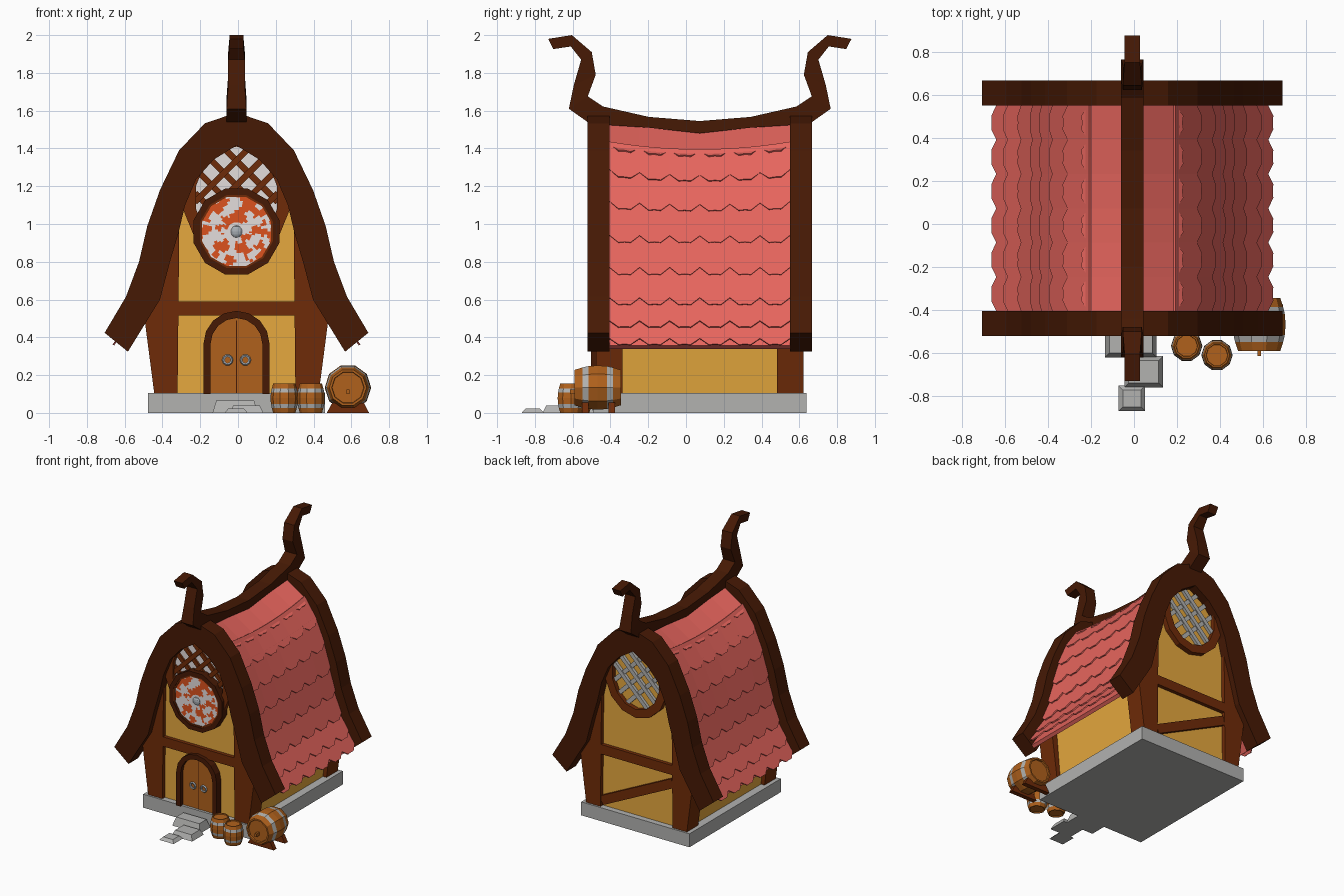
import bpy, bmesh, math, random
from mathutils import Vector, Matrix

if "Cube" in bpy.data.objects:
    bpy.data.objects.remove(bpy.data.objects["Cube"])

random.seed(4)
CX, CY = -0.008, 0.073          # centre of the house


def mat(name, r, g, b):
    m = bpy.data.materials.new(name)
    lin = [((c / 255 + 0.055) / 1.055) ** 2.4 for c in (r, g, b)]
    m.diffuse_color = (*lin, 1)
    m.use_nodes = True
    m.node_tree.nodes["Principled BSDF"].inputs["Base Color"].default_value = m.diffuse_color
    return m


PLASTER = mat("yellow plaster", 230, 168, 62)
ROOF = mat("red shingle", 235, 103, 95)
DARK = mat("dark timber", 70, 25, 3)
TIMBER = mat("brown timber", 111, 43, 8)
WOOD = mat("barrel wood", 176, 97, 28)
STONE = mat("grey stone", 178, 178, 176)
METAL = mat("grey metal", 168, 174, 180)
PALE = mat("pale glass", 228, 221, 220)
ORANGE = mat("orange glass", 220, 82, 30)


def make(name, verts, faces, *mats):
    me = bpy.data.meshes.new(name)
    me.from_pydata([tuple(v) for v in verts], [], faces)
    for m in mats:
        me.materials.append(m)
    bm = bmesh.new()
    bm.from_mesh(me)
    bmesh.ops.recalc_face_normals(bm, faces=bm.faces)
    bm.to_mesh(me)
    bm.free()
    ob = bpy.data.objects.new(name, me)
    bpy.context.collection.objects.link(ob)
    return ob


def prism(name, pts, a, b, m):
    """Extrude an (x, z) outline along y."""
    n = len(pts)
    v = [(p, a, q) for p, q in pts] + [(p, b, q) for p, q in pts]
    f = [tuple(range(n))[::-1], tuple(range(n, 2 * n))]
    f += [(i, (i + 1) % n, (i + 1) % n + n, i + n) for i in range(n)]
    return make(name, v, f, m)


def band(name, outer, inner, a, b, m, closed=False):
    """Strip between two matching outlines in xz, extruded along y."""
    n = len(outer)
    v = [(p[0], y, p[1]) for y in (a, b) for line in (outer, inner) for p in line]
    f = []
    for i in range(n if closed else n - 1):
        j = (i + 1) % n
        f += [(i, j, n + j, n + i), (2*n + i, 3*n + i, 3*n + j, 2*n + j),
              (i, 2*n + i, 2*n + j, j), (n + i, n + j, 3*n + j, 3*n + i)]
    if not closed:
        f += [(0, n, 3*n, 2*n), (n - 1, 3*n - 1, 4*n - 1, 2*n - 1)]
    return make(name, v, f, m)


def box(name, x0, x1, y0, y1, z0, z1, m):
    return prism(name, [(x0, z0), (x1, z0), (x1, z1), (x0, z1)], y0, y1, m)


def bar(name, p, q, w, a, b, m):
    p, q = Vector(p), Vector(q)
    d = (q - p).normalized() * w / 2
    s = Vector((-d.y, d.x))
    return prism(name, [p + s, p - s, q - s, q + s], a, b, m)


def oval(cx, cz, rx, rz, n):
    return [(cx + rx * math.cos((i + .5) * math.tau / n), cz + rz * math.sin((i + .5) * math.tau / n))
            for i in range(n)]


def both(half):
    """Mirror a half outline (eave to ridge) into a full arch."""
    return [(CX - x, z) for x, z in half] + [(CX + x, z) for x, z in half[-2::-1]]


# Stone base
box("stone_base", CX - .468, CX + .468, CY - .565, CY + .565, 0, .105, STONE)

# Plaster body with gable walls
prism("plaster_walls", both([(.405, .1), (.44, .5), (.37, .8), (.285, 1.1), (.225, 1.24), (.13, 1.34), (0, 1.42)]),
      CY - .52, CY + .52, PLASTER)

# Flared corner posts
for s in (-1, 1):
    for t in (-1, 1):
        prism("corner_post", [(CX + s * x, z) for x, z in
              [(.312, .1), (.435, .1), (.487, .5), (.40, .8), (.32, 1.08), (.302, 1.08)]],
              CY + t * .41, CY + t * .55, TIMBER)

# Curved gable boards
OUT = [(.698, .424), (.585, .615), (.516, .80), (.472, .99), (.405, 1.18), (.304, 1.39), (.167, 1.533), (0, 1.59)]
INN = [(.575, .324), (.405, .60), (.352, .80), (.309, .945), (.272, 1.10), (.214, 1.236), (.122, 1.34), (0, 1.416)]
for t in (-1, 1):
    band("gable_board", both(OUT), both(INN), CY + t * .477, CY + t * .594, DARK)


def between(f0, f1):
    """Roof line between the board edges, weight f0 at eave to f1 at ridge."""
    return [tuple(Vector(o).lerp(Vector(n), f0 + (f1 - f0) * i / 7)) for i, (o, n) in enumerate(zip(OUT, INN))]


# Roof deck and shingles
band("roof_deck", both(between(.68, .78)), both(between(.85, .96)), CY - .48, CY + .48, ROOF)
LINE = between(.5, .25)


def roof_x(z):
    for (x0, z0), (x1, z1) in zip(LINE, LINE[1:]):
        if z <= z1:
            break
    return x0 + (x1 - x0) * (z - z0) / (z1 - z0)


ROWS = [1.54, 1.39, 1.25, 1.08, .90, .73, .57, .45, .357]
COLS, HALF = 6, .478
for side in (-1, 1):
    v, f = [], []
    for zt, zb in zip(ROWS, ROWS[1:]):
        top = Vector((roof_x(zt), zt))
        d = Vector((roof_x(zb), zb)) - top
        nrm = Vector((-d.y, d.x)).normalized()
        w = 2 * HALF / COLS
        notch, over = 1 - .04 / d.length, -.055 / d.length
        if zt == ROWS[0]:
            over = 0
        for c in range(COLS):
            y0 = CY - HALF + c * w
            shape = [(0, over), (.5, over), (1, over), (1, notch), (.7, 1), (.5, .98), (.3, 1), (0, notch)]
            k, n = len(v), len(shape)
            for lift in (.001, -.009):
                for u, s in shape:
                    p = top + d * s + nrm * (lift + .01 * s)
                    y = y0 + u * w
                    sag = .045 * (1 - ((y - CY) / HALF) ** 2) * min(1, max(0, (p.y - .9) / .6))
                    v.append((CX + side * max(p.x, 0), y, p.y - sag))
            f += [tuple(range(k, k + n)), tuple(range(k + 2*n - 1, k + n - 1, -1))]
            f += [(k + i, k + n + i, k + n + (i + 1) % n, k + (i + 1) % n) for i in range(n)]
    make("roof_shingles", v, f, ROOF)

# Sagging ridge beam with curled horns at both ends
UP = [(0, 1.545), (.27, 1.567), (.512, 1.622), (.593, 1.676), (.551, 1.79), (.572, 1.91), (.677, 2.0), (.803, 1.98)]
LOW = [(0, 1.48), (.27, 1.51), (.58, 1.53), (.693, 1.61), (.667, 1.735), (.628, 1.87), (.683, 1.94), (.775, 1.926)]
pairs = [(CY - a[0], a[1], CY - b[0], b[1]) for a, b in zip(UP[::-1], LOW[::-1])]
pairs += [(CY + a[0], a[1], CY + b[0], b[1]) for a, b in zip(UP[1:], LOW[1:])]
v, f = [], []
for yu, zu, yl, zl in pairs:
    w = .052 if zu < 1.7 else .044 if zu < 1.95 else .036
    v += [(CX - w, yu, zu), (CX + w, yu, zu), (CX + w, yl, zl), (CX - w, yl, zl)]
for i in range(len(pairs) - 1):
    f += [(4*i + j, 4*i + (j + 1) % 4, 4*i + 4 + (j + 1) % 4, 4*i + 4 + j) for j in range(4)]
f += [(0, 3, 2, 1), tuple(4 * (len(pairs) - 1) + j for j in range(4))]
make("ridge_beam", v, f, DARK)

# Cross beams, and the brace on the back wall
for t in (-1, 1):
    box("cross_beam", CX - .312, CX + .312, CY + t * .51, CY + t * .548, .515, .59, TIMBER)
bar("back_brace", (CX + .31, .15), (CX - .31, .45), .07, CY + .51, CY + .545, TIMBER)

# Oval lattice windows, front and back
for t, WZ, RX, RZ, rows, bars, pane in ((-1, 1.14, .22, .27, (-1.5, -.5, .5, 1.5), TIMBER, PALE),
                                        (1, 1.19, .205, .24, (-1, 0, 1), STONE, PLASTER)):
    band("oval_window_frame", oval(CX, WZ, RX + .065, RZ + .065, 14), oval(CX, WZ, RX, RZ, 14),
         CY + t * .5, CY + t * .56, TIMBER, True)
    prism("oval_window_pane", oval(CX, WZ, RX + .01, RZ + .01, 14), CY + t * .518, CY + t * .526, pane)
    for s in (-1, 1):
        for k in rows:
            # line x = s*u + h, z = u, clipped to the oval
            h = k * .13
            A, B, C = 1 / RX**2 + 1 / RZ**2, 2 * s * h / RX**2, h * h / RX**2 - 1
            q = B * B - 4 * A * C
            if q > 0:
                u0, u1 = ((-B + e * math.sqrt(q)) / (2 * A) for e in (-1, 1))
                bar("window_lattice", (CX + s * u0 + h, WZ + u0), (CX + s * u1 + h, WZ + u1), .032,
                    CY + t * .524, CY + t * (.545 + .004 * s), bars)

# Round stained glass window with a metal boss
GZ = .96
band("round_window_frame", oval(CX, GZ, .235, .235, 12), oval(CX, GZ, .2, .2, 12), CY - .585, CY - .51, DARK, True)
band("round_window_inner_rim", oval(CX, GZ, .212, .212, 12), oval(CX, GZ, .19, .19, 12), CY - .58, CY - .51, TIMBER, True)
R, S = 12, 60
v = [(CX + .197 * i / R * math.cos(j * math.tau / S), CY - .573, GZ + .197 * i / R * math.sin(j * math.tau / S))
     for i in range(R + 1) for j in range(S)]
f = [(i*S + j, i*S + (j + 1) % S, (i + 1)*S + (j + 1) % S, (i + 1)*S + j) for i in range(R) for j in range(S)]
glass = make("stained_glass", v, f, PALE, ORANGE)
spots = [(random.uniform(-.2, .2), random.uniform(-.2, .2)) for _ in range(150)]
for p in glass.data.polygons:
    c = p.center
    near = min(range(150), key=lambda i: (c.x - CX - spots[i][0])**2 + (c.z - GZ - spots[i][1])**2)
    p.material_index = near % 2
prism("round_window_backing", oval(CX, GZ, .2, .2, 12), CY - .57, CY - .51, TIMBER)
bpy.ops.mesh.primitive_uv_sphere_add(segments=10, ring_count=6, radius=.032, location=(CX, CY - .572, GZ))
bpy.context.object.scale.y = .5
bpy.context.object.name = "window_boss"
bpy.context.object.data.materials.append(METAL)


# Arched double door
def arch(r):
    return [(CX - r, .1)] + [(CX - r * math.cos(i * math.pi / 8), .365 + r * math.sin(i * math.pi / 8))
                             for i in range(9)] + [(CX + r, .1)]


band("door_frame", arch(.175), arch(.137), CY - .575, CY - .51, DARK)
prism("door_leaves", arch(.14), CY - .545, CY - .51, WOOD)
box("door_gap", CX - .002, CX + .002, CY - .549, CY - .54, .1, .49, DARK)
for s in (-1, 1):
    bpy.ops.mesh.primitive_torus_add(major_segments=10, minor_segments=5, major_radius=.022, minor_radius=.008,
                                     location=(CX + s * .047, CY - .553, .28), rotation=(math.pi / 2, 0, 0))
    bpy.context.object.name = "door_ring"
    bpy.context.object.data.materials.append(METAL)

# Stepping stones
for x0, x1, y0, y1, h in ((-.135, .105, -.62, -.49, .065), (-.045, .135, -.76, -.615, .04), (-.072, .052, -.87, -.752, .022)):
    e = .02
    v = [(x0, y0, 0), (x1, y0, 0), (x1, y1, 0), (x0, y1, 0),
         (x0 + e, y0 + e, h), (x1 - e, y0 + e, h), (x1 - e, y1 - e, h), (x0 + e, y1 - e, h)]
    make("stepping_stone", v, [(3, 2, 1, 0), (4, 5, 6, 7)] + [(i, (i + 1) % 4, (i + 1) % 4 + 4, i + 4) for i in range(4)], STONE)


# Barrels with two metal bands
def barrel(name, r, h, place, n=10):
    prof = [(.05, .68), (0, .7), (0, .8), (.17, .91), (.3, .97), (.5, 1), (.7, .97), (.83, .91), (1, .8), (1, .7), (.95, .68)]
    v = [place @ Vector((r * q * math.cos(j * math.tau / n), r * q * math.sin(j * math.tau / n), h * t))
         for t, q in prof for j in range(n)]
    f = [(i*n + j, i*n + (j + 1) % n, (i + 1)*n + (j + 1) % n, (i + 1)*n + j) for i in range(len(prof) - 1) for j in range(n)]
    ob = make(name, v, f + [tuple(range(n))[::-1], tuple(range(10 * n, 11 * n))], WOOD, STONE)
    for p in ob.data.polygons[:10 * n]:
        p.material_index = int(p.index // n in (3, 6))


barrel("small_barrel", .073, .155, Matrix.Translation((.245, -.567, 0)))
barrel("small_barrel", .073, .155, Matrix.Translation((.386, -.61, 0)))
barrel("large_barrel", .123, .245, Matrix.Translation((.582, -.345, .134)) @ Matrix.Rotation(math.pi / 2, 4, "X"))
for y in (-.55, -.41):
    prism("barrel_cradle", [(.47, 0), (.694, 0), (.665, .055), (.582, .03), (.5, .055)], y, y + .035, TIMBER)
box("barrel_tap", .574, .59, -.615, -.575, .1, .125, WOOD)
